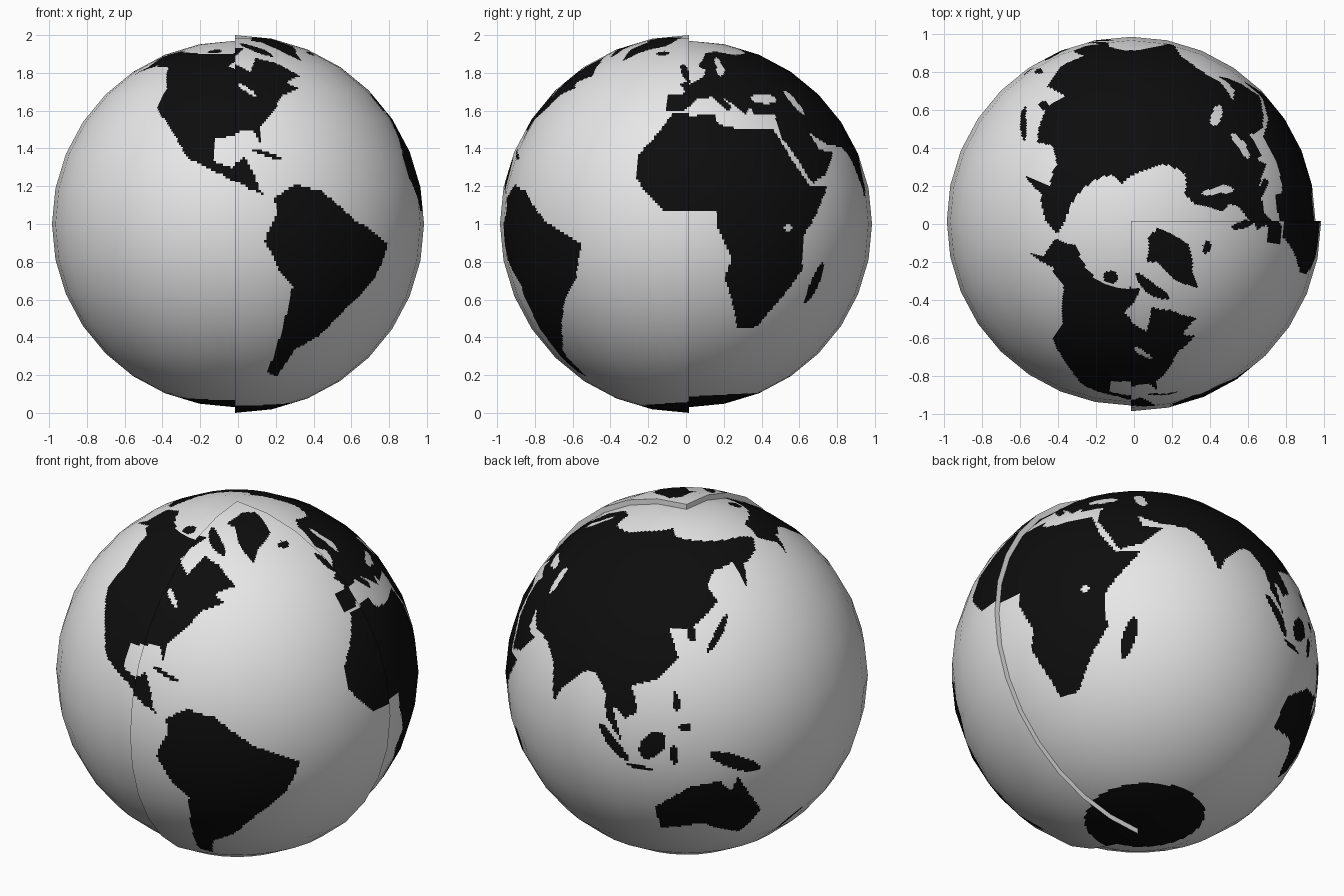
import bpy, math
from mathutils import Vector

if "Cube" in bpy.data.objects:
    bpy.data.objects.remove(bpy.data.objects["Cube"])

SEG, RINGS, SUB = 32, 16, 14          # coarse sphere facets, and fine cells per facet
COLS, ROWS = SEG * SUB, RINGS * SUB
STEP = 360 / COLS
CENTRE = Vector((-0.015, 0.015, 1.0))
R_BODY, R_QUARTER = 0.97, 1.0


def material(name, v):
    m = bpy.data.materials.new(name)
    m.diffuse_color = (v, v, v, 1)
    m.use_nodes = True
    m.node_tree.nodes["Principled BSDF"].inputs["Base Color"].default_value = m.diffuse_color
    return m


OCEAN, LAND = material("ocean_pale_grey", 0.8), material("land_black", 0.004)
land = [[0] * COLS for _ in range(ROWS)]


def paint(pts, value=1):
    """Mark the cells inside a (longitude, latitude) outline as land or water."""
    for j in range(ROWS):
        lat = -90 + (j + 0.5) * STEP
        xs = sorted(a[0] + (lat - a[1]) / (b[1] - a[1]) * (b[0] - a[0])
                    for a, b in zip(pts, pts[1:] + pts[:1]) if (a[1] > lat) != (b[1] > lat))
        for x0, x1 in zip(xs[::2], xs[1::2]):
            for c in range(math.ceil((x0 + 180) / STEP - 0.5), math.ceil((x1 + 180) / STEP - 0.5)):
                land[j][c % COLS] = value


def oval(lon, lat, a, b, tilt=0, value=1):
    """Paint a tilted oval island or inland sea."""
    t = math.radians(tilt)
    turn = [math.tau * k / 24 for k in range(24)]
    paint([(lon + a * math.cos(s) * math.cos(t) - b * math.sin(s) * math.sin(t),
            lat + a * math.cos(s) * math.sin(t) + b * math.sin(s) * math.cos(t)) for s in turn], value)


# North America
paint([(-167, 65), (-156, 71), (-115, 68), (-82, 69), (-94, 60), (-82, 54), (-77, 62), (-66, 59),
       (-56, 52), (-66, 49), (-61, 46), (-70, 43), (-76, 36), (-81, 31), (-81, 25), (-84, 30),
       (-97, 28), (-97, 20), (-91, 18), (-87, 21), (-84, 15), (-82, 9), (-78, 8), (-86, 11),
       (-95, 16), (-106, 21), (-113, 30), (-124, 40), (-124, 48), (-135, 59), (-150, 60), (-162, 55),
       (-158, 59)])
# Greenland
paint([(-70, 77), (-45, 83), (-14, 82), (-22, 71), (-40, 65), (-45, 60), (-53, 67), (-57, 75)])
# South America
paint([(-78, 8), (-71, 12), (-62, 10), (-50, 1), (-35, -6), (-39, -17), (-48, -26), (-57, -37),
       (-65, -42), (-68, -54), (-74, -52), (-71, -19), (-76, -14), (-81, -5), (-77, 4)])
# Africa
paint([(-6, 36), (10, 37), (11, 33), (20, 31), (33, 31), (37, 21), (43, 12), (51, 12), (39, -4),
       (40, -15), (35, -22), (27, -34), (19, -35), (12, -17), (14, -11), (9, -1), (9, 4), (-8, 4),
       (-17, 14), (-17, 21), (-10, 30)])
# Europe and Asia
paint([(-9, 43), (-1, 44), (-4, 48), (8, 54), (10, 57), (6, 60), (15, 69), (26, 71), (41, 67),
       (60, 69), (73, 73), (104, 78), (113, 74), (140, 72), (180, 69), (190, 66), (179, 62), (163, 59),
       (157, 51), (157, 61), (142, 59), (136, 54), (140, 48), (128, 40), (129, 35), (126, 35),
       (125, 39), (118, 39), (122, 30), (115, 23), (106, 20), (109, 12), (105, 9), (100, 13), (104, 1),
       (98, 9), (97, 16), (92, 22), (87, 21), (80, 14), (77, 8), (73, 20), (67, 25), (57, 26),
       (50, 30), (52, 24), (59, 23), (52, 16), (44, 13), (35, 29), (36, 37), (27, 37), (26, 40),
       (23, 37), (19, 41), (13, 45), (18, 40), (16, 38), (10, 44), (3, 43), (-2, 37), (-9, 37)])
# Australia
paint([(114, -23), (115, -34), (131, -31), (138, -35), (147, -39), (153, -28), (146, -18),
       (142, -11), (140, -17), (136, -12), (126, -14)])
# Antarctica: a polar cap that reaches further out on its eastern side
paint([(k, -71 + 4 * math.sin(math.radians(k))) for k in range(-180, 181, 10)] + [(180, -90), (-180, -90)])

# Islands
oval(-74, 68.5, 12, 2.6, -25)      # north of Canada, east
oval(-110, 71, 7, 2)               # north of Canada, west
oval(-19, 65, 5, 1.3)              # Iceland
oval(-2, 54, 4.5, 1.8, 115)        # Britain
oval(47, -19, 7, 2.2, 72)          # Madagascar
oval(101, 0, 8, 1.7, -48)          # Sumatra
oval(110, -7.4, 4.8, 0.8, -8)      # Java
oval(114, 1, 5.5, 3.6, 50)         # Borneo
oval(121, -2, 3.5, 1.2, 90)        # Sulawesi
oval(141, -5.5, 9.5, 2.4, -25)     # New Guinea
oval(121.5, 16, 3, 1.2, 100)       # northern Philippines
oval(124.5, 7.7, 2, 1.5)           # southern Philippines
oval(138, 37.5, 7.8, 1.3, 48)      # Japan
oval(173, -41, 7, 1.3, 52)         # New Zealand
oval(-79.5, 21.7, 5, 0.7, -18)     # Cuba

# Inland seas and lakes
oval(34.5, 43.3, 6.5, 2, 0, 0)     # Black Sea
oval(51, 42, 5.2, 2.2, 105, 0)     # Caspian
oval(19, 57.5, 4, 2.2, 50, 0)      # Baltic, south
oval(20, 62.5, 3.5, 1.8, 60, 0)    # Baltic, north
oval(-85, 45.5, 4.5, 1, -35, 0)    # Great Lakes
oval(33, -1, 1.3, 1.3, 0, 0)       # central Africa


def unit(i, j):
    """Corner of the coarse sphere: longitude step i, latitude step j."""
    lon, lat = math.radians(-180 + i * 360 / SEG), math.radians(-90 + j * 180 / RINGS)
    return Vector((math.cos(lat) * math.cos(lon), math.cos(lat) * math.sin(lon), math.sin(lat)))


def facet_point(c, r):
    """Fine grid point lying on a flat facet of the coarse sphere."""
    i, j = c // SUB, min(r // SUB, RINGS - 1)
    u, v = (c - i * SUB) / SUB, (r - j * SUB) / SUB
    return unit(i, j).lerp(unit(i + 1, j), u).lerp(unit(i, j + 1).lerp(unit(i + 1, j + 1), u), v)


def add_object(name, verts, faces):
    me = bpy.data.meshes.new(name)
    me.from_pydata(verts, [], faces)
    me.materials.append(OCEAN)
    me.materials.append(LAND)
    ob = bpy.data.objects.new(name, me)
    ob.location = CENTRE
    bpy.context.collection.objects.link(ob)
    return me


def shell(name, first, last, radius):
    """Curved part of the globe between two columns, coloured by the land map."""
    n = last - first + 1
    pts = [facet_point(first + c, r) for r in range(ROWS + 1) for c in range(n)]
    idx = lambda c, r: 0 if r == 0 else ROWS * n if r == ROWS else r * n + c
    faces, mats = [], []
    for r in range(ROWS):
        for c in range(n - 1):
            quad = (idx(c, r), idx(c + 1, r), idx(c + 1, r + 1), idx(c, r + 1))
            faces.append(list(dict.fromkeys(quad)))
            mats.append(land[r][(first + c) % COLS])
    me = add_object(name, [p * radius for p in pts], faces)
    me.polygons.foreach_set("material_index", mats)
    me.polygons.foreach_set("use_smooth", [True] * len(faces))
    me.normals_split_custom_set_from_vertices([p.normalized() for p in pts])


Q = COLS // 4
shell("globe_body", 2 * Q, 5 * Q, R_BODY)          # three quarters, 0 to 270 degrees east
shell("raised_quarter", Q, 2 * Q, R_QUARTER)       # slightly larger quarter, 90 west to 0

# Flat step walls along both edges of the raised quarter
for side, seg in (("left", SEG // 4), ("right", SEG // 2)):
    ring = [unit(seg, j) for j in range(RINGS + 1)]
    verts = [p * R_QUARTER for p in ring] + [p * (R_BODY - 0.02) for p in ring]
    k = RINGS + 1
    quads = [(j, j + 1, k + j + 1, k + j) for j in range(RINGS)]
    if side == "right":
        quads = [q[::-1] for q in quads]
    add_object("quarter_wall_" + side, verts, quads)
